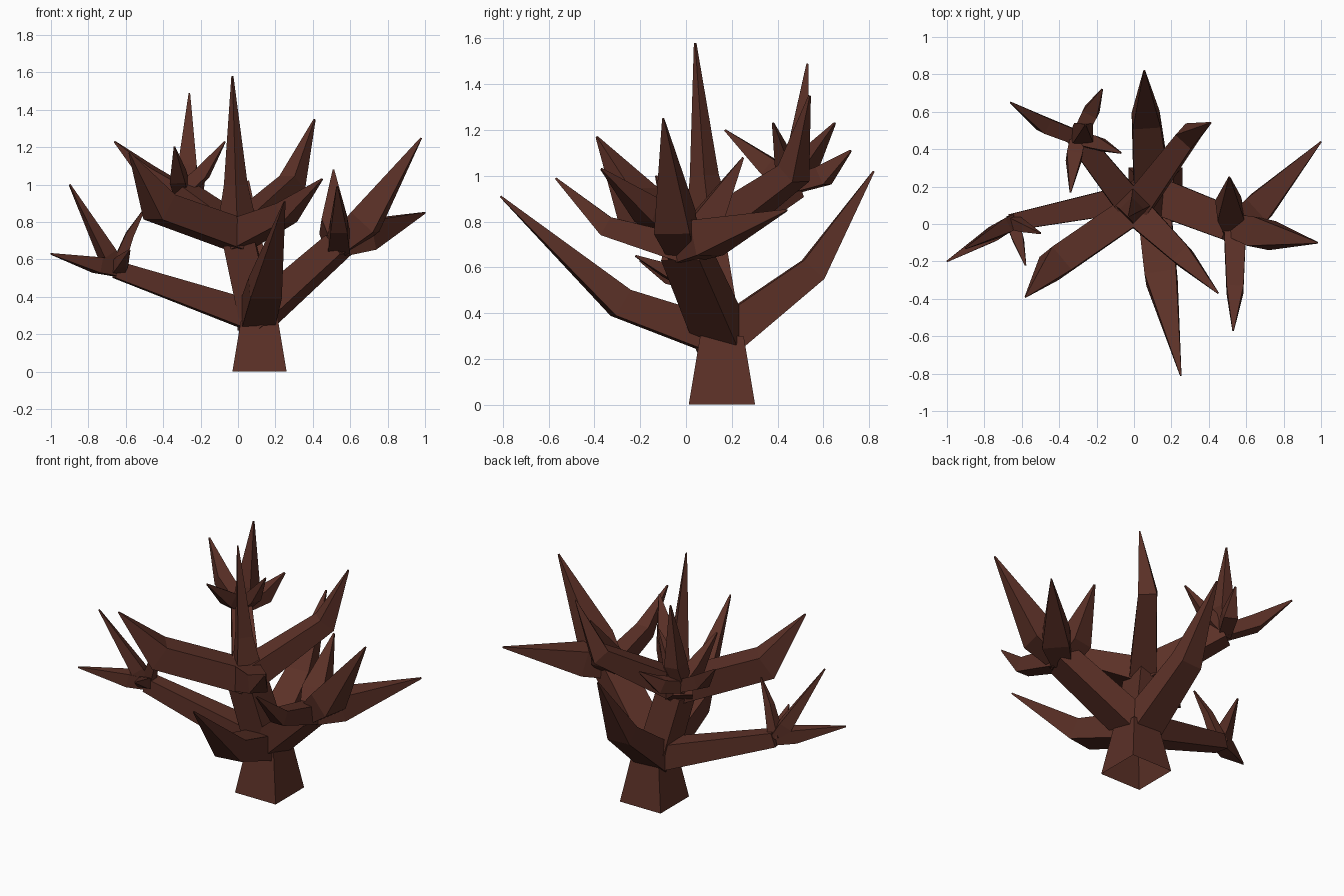
import bpy, bmesh, math
from mathutils import Vector, Matrix

if "Cube" in bpy.data.objects:
    bpy.data.objects.remove(bpy.data.objects["Cube"])

bark = bpy.data.materials.new("dark brown bark")
bark.diffuse_color = (0.105, 0.03, 0.02, 1)
bark.use_nodes = True
bark.node_tree.nodes["Principled BSDF"].inputs["Base Color"].default_value = bark.diffuse_color
TIP = 0.004
limbs = bpy.data.collections.new("limbs")
bpy.context.scene.collection.children.link(limbs)


def limb(name, path, roll=0):
    """Four-sided tapered limb; path = [(x, y, z, half_width[, half_height])]."""
    pts = [Vector(p[:3]) for p in path]
    span = pts[-1] - pts[0]
    flat = Vector((span.x, span.y, 0))
    base_side = Vector((1, 0, 0))
    if flat.length > 0.45 * span.length:
        base_side = flat.cross(Vector((0, 0, 1))).normalized()
    base_side = Matrix.Rotation(math.radians(roll), 3, 'Z') @ base_side
    bm = bmesh.new()
    rings = []
    for i, p in enumerate(pts):
        t = Vector((0, 0, 0))
        if i > 0:
            t += (p - pts[i - 1]).normalized()
        if i < len(pts) - 1:
            t += (pts[i + 1] - p).normalized()
        t.normalize()
        side = (base_side - t * base_side.dot(t)).normalized()
        up = side.cross(t)
        w, h = path[i][3], path[i][-1]
        rings.append([bm.verts.new(p + side * w * a + up * h * b)
                      for a, b in ((1, 1), (-1, 1), (-1, -1), (1, -1))])
    for r, s in zip(rings, rings[1:]):
        for k in range(4):
            bm.faces.new((r[k], r[(k + 1) % 4], s[(k + 1) % 4], s[k]))
    bm.faces.new(rings[0])
    bm.faces.new(rings[-1])
    bmesh.ops.recalc_face_normals(bm, faces=bm.faces)
    me = bpy.data.meshes.new(name)
    bm.to_mesh(me)
    bm.free()
    me.materials.append(bark)
    ob = bpy.data.objects.new(name, me)
    limbs.objects.link(ob)
    return ob


fork = (0.10, 0.16, 0.29)        # lower fork of the trunk
crown = (0.0, 0.08, 0.73)        # upper fork of the trunk
right = (0.54, -0.01, 0.68)      # twig clusters at branch ends
left = (-0.65, 0.01, 0.545)
back_left = (-0.30, 0.46, 0.96)

# Trunk and central spire
base = limb("trunk_base", [(0.115, 0.157, 0, 0.145), (0.115, 0.157, 0.30, 0.095)])
limb("trunk", [(0.105, 0.16, 0.25, 0.09), (0.005, 0.09, 0.70, 0.085)])
limb("spire", [(0.0, 0.095, 0.66, 0.05), (-0.005, 0.10, 0.82, 0.07),
               (-0.012, 0.08, 1.0, 0.045), (-0.03, 0.04, 1.58, TIP)], roll=45)

# Lower branches
limb("back_branch", [(*fork, 0.10, 0.085), (0.065, 0.555, 0.59, 0.075, 0.06),
                     (0.055, 0.82, 1.02, TIP)])
limb("front_branch", [(*fork, 0.09, 0.08), (0.145, -0.285, 0.445, 0.085, 0.065),
                      (0.25, -0.81, 0.91, TIP)])
limb("left_branch", [(*fork, 0.08), (*left, 0.045)])
limb("right_branch", [(*fork, 0.10, 0.08), (*right, 0.09, 0.065)])

# Upper branches
limb("front_left_branch", [(*crown, 0.08), (-0.42, -0.21, 0.88, 0.08),
                           (-0.58, -0.39, 1.17, TIP)])
limb("front_right_branch", [(*crown, 0.08), (0.26, -0.17, 0.85, 0.055),
                            (0.45, -0.37, 1.03, TIP)])
limb("back_right_branch", [(*crown, 0.08), (0.29, 0.47, 1.01, 0.055),
                           (0.41, 0.54, 1.35, TIP)])
limb("back_left_branch", [(*crown, 0.08), (*back_left, 0.058)])

# Pointed twigs: node, root width, [(bend point, bend width, tip)]
clusters = {
    "right_twig": (right, 0.06, [
        ((0.68, -0.05, 0.80), 0.08, (0.98, -0.10, 1.25)),
        ((0.67, 0.09, 0.73), 0.08, (1.0, 0.44, 0.85)),
        ((0.54, -0.35, 0.78), 0.045, (0.53, -0.57, 0.99)),
        ((0.51, 0.08, 0.78), 0.07, (0.51, 0.25, 1.08))]),
    "left_twig": (left, 0.035, [
        ((-0.75, -0.05, 0.57), 0.042, (-1.0, -0.20, 0.63)),
        ((-0.70, -0.02, 0.63), 0.04, (-0.90, -0.13, 1.0)),
        ((-0.62, -0.08, 0.585), 0.03, (-0.58, -0.22, 0.65)),
        ((-0.58, -0.02, 0.73), 0.022, (-0.50, -0.05, 0.87))]),
    "back_left_twig": (back_left, 0.038, [
        ((-0.48, 0.53, 1.06), 0.042, (-0.66, 0.65, 1.23)),
        ((-0.27, 0.49, 1.10), 0.05, (-0.26, 0.53, 1.49)),
        ((-0.32, 0.36, 1.04), 0.042, (-0.34, 0.17, 1.20)),
        ((-0.19, 0.43, 1.06), 0.035, (-0.07, 0.38, 1.23)),
        ((-0.23, 0.60, 1.00), 0.042, (-0.17, 0.72, 1.11))]),
}
for name, (node, root, twigs) in clusters.items():
    for n, (bend, w, tip) in enumerate(twigs, 1):
        limb(f"{name}_{n}", [(*node, root), (*bend, w), (*tip, TIP)])

# Fuse all limbs into one skin, then open the underside of the trunk
limbs.objects.unlink(base)
bpy.context.scene.collection.objects.link(base)
mod = base.modifiers.new("fuse", 'BOOLEAN')
mod.operation, mod.solver, mod.use_self = 'UNION', 'EXACT', True
mod.operand_type, mod.collection = 'COLLECTION', limbs
bpy.context.view_layer.update()
skin = bpy.data.meshes.new_from_object(
    base.evaluated_get(bpy.context.evaluated_depsgraph_get()))
bm = bmesh.new()
bm.from_mesh(skin)
under = [f for f in bm.faces if all(v.co.z < 0.001 for v in f.verts)]
bmesh.ops.delete(bm, geom=under, context='FACES')
bm.to_mesh(skin)
bm.free()
tree = bpy.data.objects.new("tree_trunk_and_branches", skin)
bpy.context.scene.collection.objects.link(tree)
for ob in [base, *limbs.objects]:
    bpy.data.objects.remove(ob)
